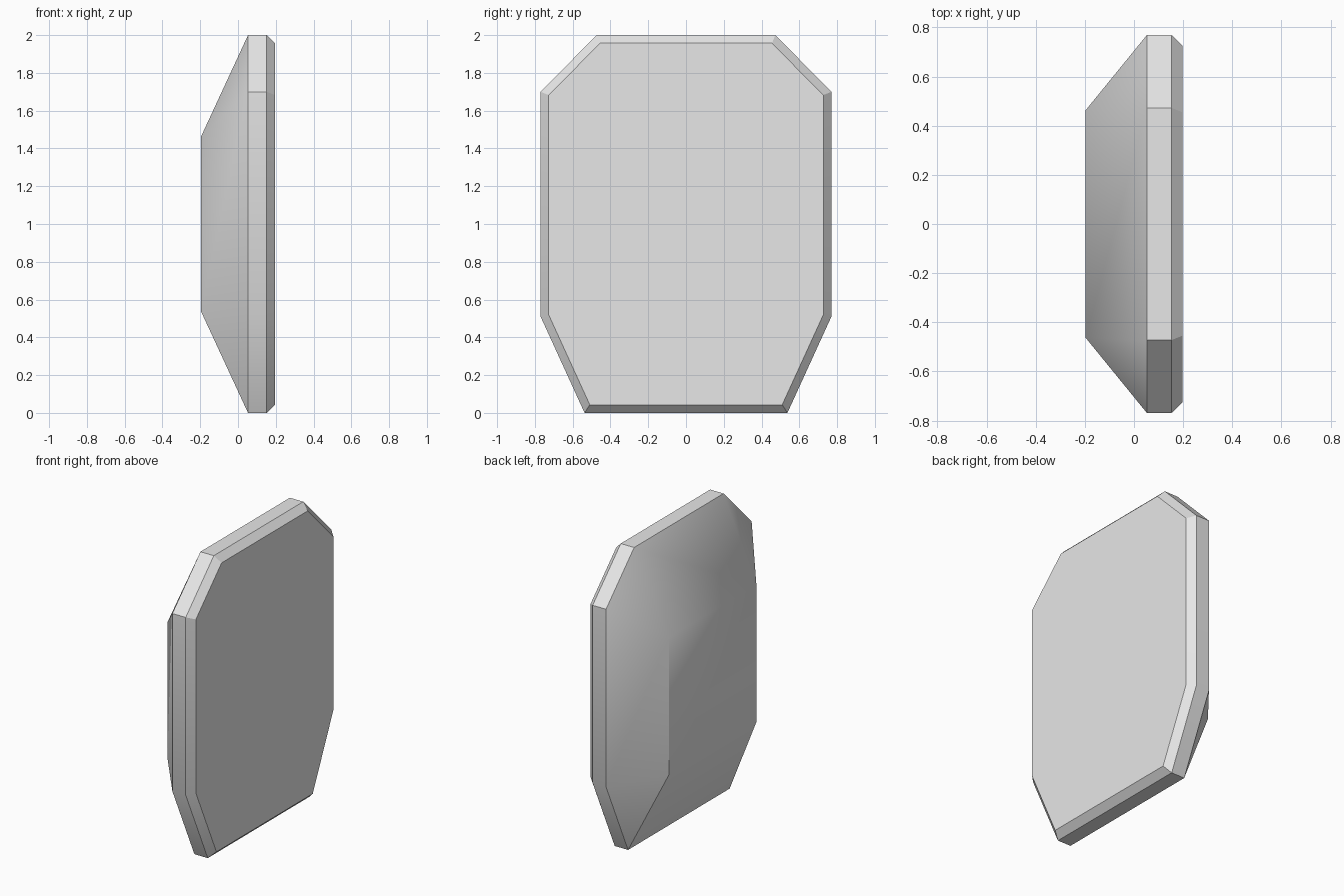
import bpy
import bmesh
import math

if "Cube" in bpy.data.objects:
    bpy.data.objects.remove(bpy.data.objects["Cube"], do_unlink=True)

# Single grey colour
grey = bpy.data.materials.new("plain_grey")
grey.use_nodes = True
colour = (0.8, 0.8, 0.8, 1.0)
grey.diffuse_color = colour
grey.node_tree.nodes["Principled BSDF"].inputs["Base Color"].default_value = colour

# Half outline of the plate as (y, z), bottom to top, mirrored to the other side
half = [(0.537, 0.0), (0.77, 0.51), (0.77, 1.7), (0.473, 2.0)]
outline = half + [(-y, z) for y, z in reversed(half)]
# Raised rectangle on the back, in the same order
back = [(0.463, 0.54), (0.463, 1.46), (-0.463, 1.46), (-0.463, 0.54)]

bm = bmesh.new()


def ring(points, x):
    return [bm.verts.new((x, y, z)) for y, z in points]


rear = ring(back, -0.197)
rim = ring(outline, 0.053)
front = ring(outline, 0.152)

# Straight rim wall and the two end caps
for i in range(8):
    j = (i + 1) % 8
    bm.faces.new((rim[i], rim[j], front[j], front[i]))
front_face = bm.faces.new(front)
bm.faces.new(rear)

# Sloped back: a triangle at each corner, a quad along each side
for k in range(4):
    a, b = rim[2 * k], rim[2 * k + 1]
    c = rim[(2 * k + 2) % 8]
    bm.faces.new((a, b, rear[k]))
    bm.faces.new((b, c, rear[(k + 1) % 4], rear[k]))
bmesh.ops.recalc_face_normals(bm, faces=bm.faces[:])

# Chamfer around the flat face
bmesh.ops.inset_region(bm, faces=[front_face], thickness=0.043,
                       depth=0.0, use_even_offset=True)
for v in front_face.verts:
    v.co.x = 0.197

mesh = bpy.data.meshes.new("faceted_plate")
bm.to_mesh(mesh)
bm.free()
plate = bpy.data.objects.new("faceted_plate", mesh)
bpy.context.collection.objects.link(plate)
mesh.materials.append(grey)

# Smooth the shallow folds, keep the steep ones crisp
bpy.ops.object.select_all(action='DESELECT')
plate.select_set(True)
bpy.context.view_layer.objects.active = plate
bpy.ops.object.shade_smooth_by_angle(angle=math.radians(30))
